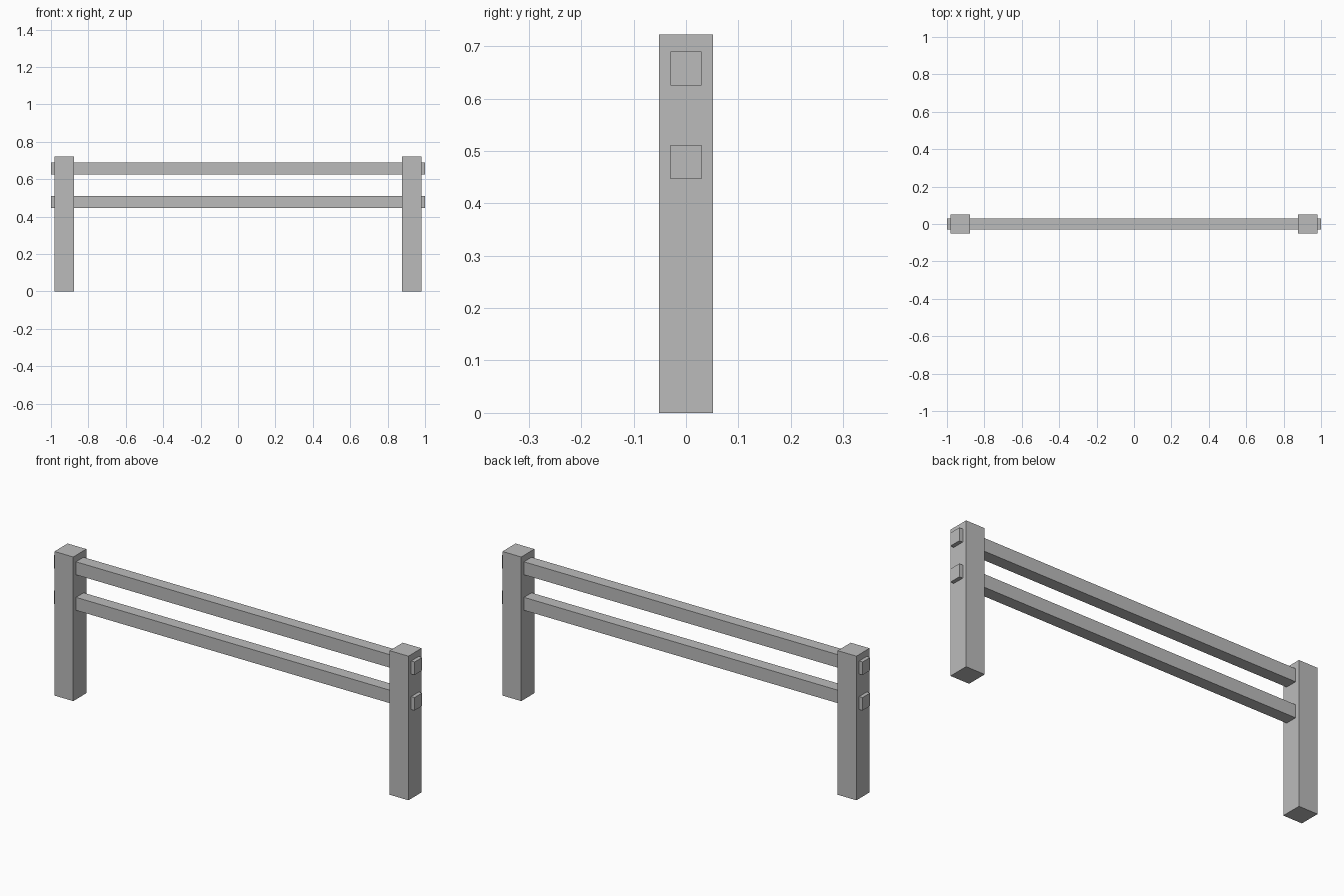
import bpy

if "Cube" in bpy.data.objects:
    bpy.data.objects.remove(bpy.data.objects["Cube"])

grey = bpy.data.materials.new("plain grey")
grey.diffuse_color = (0.5, 0.5, 0.5, 1)
grey.use_nodes = True
grey.node_tree.nodes["Principled BSDF"].inputs["Base Color"].default_value = grey.diffuse_color


def box(name, lo, hi):
    """Axis-aligned box between two corners."""
    bpy.ops.mesh.primitive_cube_add(size=1, location=[(a + b) / 2 for a, b in zip(lo, hi)])
    ob = bpy.context.object
    ob.name = name
    ob.scale = [b - a for a, b in zip(lo, hi)]
    bpy.ops.object.transform_apply(location=False, rotation=False, scale=True)
    ob.data.materials.append(grey)
    return ob


# Square posts at both ends
for side, x in (("left", -0.929), ("right", 0.929)):
    box(side + "_post", (x - 0.052, -0.052, 0), (x + 0.052, 0.052, 0.722))

# Rails running through the posts, ends poking out slightly
for name, z in (("lower_rail", 0.479), ("upper_rail", 0.657)):
    box(name, (-1, -0.03, z - 0.0325), (1, 0.03, z + 0.0325))
